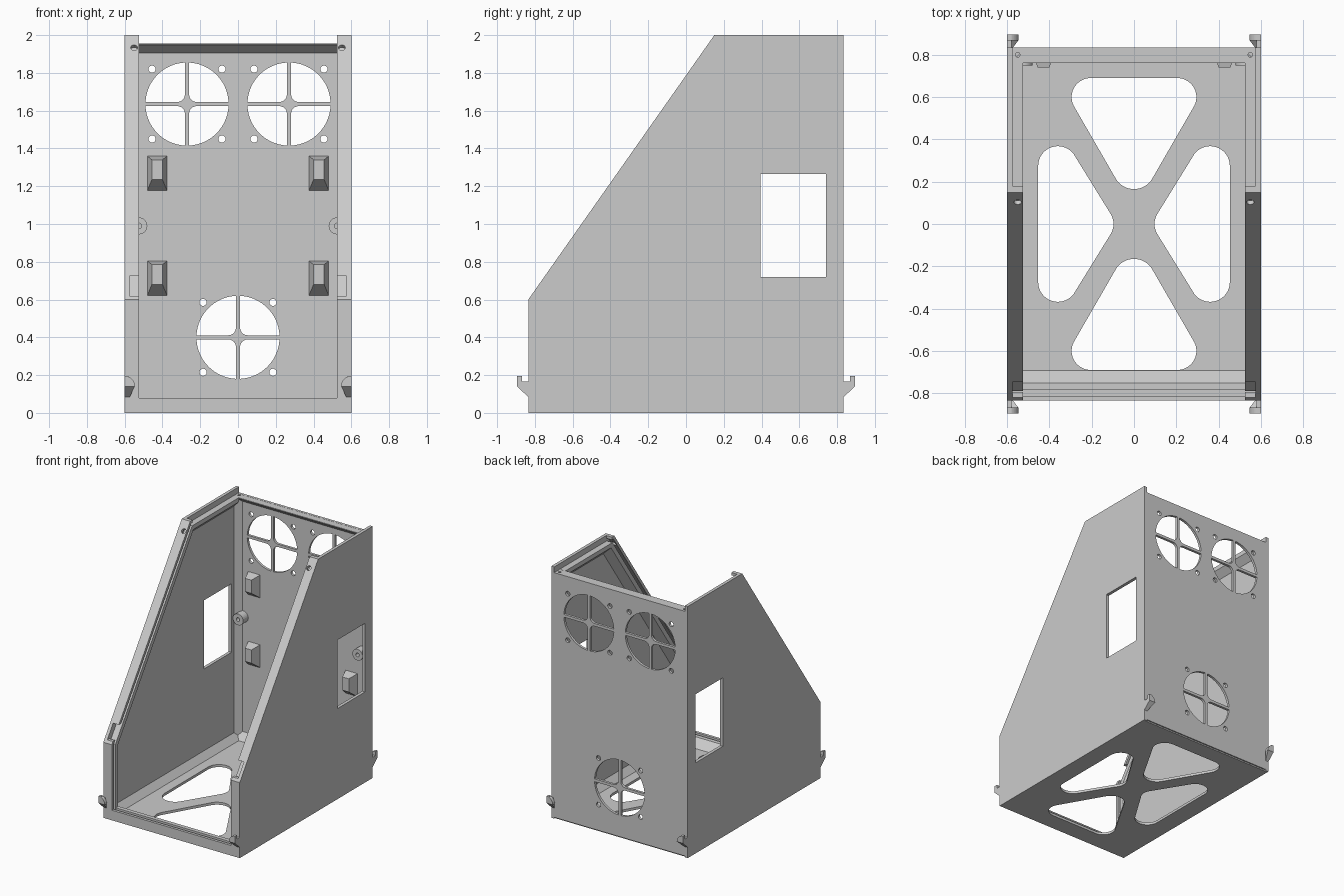
import bpy, bmesh, math
from mathutils import Vector, geometry

if "Cube" in bpy.data.objects:
    bpy.data.objects.remove(bpy.data.objects["Cube"])

GREY = 0.6
mat = bpy.data.materials.new("plain grey")
mat.use_nodes = True
mat.diffuse_color = (GREY, GREY, GREY, 1)
mat.node_tree.nodes["Principled BSDF"].inputs["Base Color"].default_value = (GREY, GREY, GREY, 1)


def add(name, mesh):
    mesh.materials.clear()
    mesh.materials.append(mat)
    ob = bpy.data.objects.new(name, mesh)
    bpy.context.scene.collection.objects.link(ob)
    return ob


def baked(ob):
    dg = bpy.context.evaluated_depsgraph_get()
    dg.update()
    return bpy.data.meshes.new_from_object(ob.evaluated_get(dg))


# Solid between two matching 3D loops
def loft(name, a, b):
    bm = bmesh.new()
    va = [bm.verts.new(p) for p in a]
    vb = [bm.verts.new(p) for p in b]
    bm.faces.new(va)
    bm.faces.new(vb)
    for i in range(len(va)):
        j = (i + 1) % len(va)
        bm.faces.new((va[i], va[j], vb[j], vb[i]))
    bmesh.ops.recalc_face_normals(bm, faces=bm.faces)
    me = bpy.data.meshes.new(name)
    bm.to_mesh(me)
    bm.free()
    return add(name, me)


def along_x(name, prof, x0, x1):
    return loft(name, [(x0, y, z) for y, z in prof], [(x1, y, z) for y, z in prof])


def along_y(name, prof, y0, y1):
    return loft(name, [(x, y0, z) for x, z in prof], [(x, y1, z) for x, z in prof])


def along_z(name, prof, z0, z1):
    return loft(name, [(x, y, z0) for x, y in prof], [(x, y, z1) for x, y in prof])


# Flat sheet with holes: the first loop is the outline, the rest are openings
def sheet(name, loops, thick, place):
    cu = bpy.data.curves.new(name, "CURVE")
    cu.dimensions, cu.fill_mode, cu.extrude = "2D", "BOTH", thick / 2
    for loop in loops:
        sp = cu.splines.new("POLY")
        sp.points.add(len(loop) - 1)
        for p, (u, v) in zip(sp.points, loop):
            p.co = (u, v, 0, 1)
        sp.use_cyclic_u = True
    tmp = bpy.data.objects.new(name, cu)
    bpy.context.scene.collection.objects.link(tmp)
    me = baked(tmp)
    bpy.data.objects.remove(tmp)
    for v in me.vertices:
        v.co = place(*v.co)
    bm = bmesh.new()
    bm.from_mesh(me)
    bmesh.ops.remove_doubles(bm, verts=bm.verts, dist=1e-5)
    bmesh.ops.recalc_face_normals(bm, faces=bm.faces)
    bm.to_mesh(me)
    bm.free()
    for p in me.polygons:
        p.use_smooth = False
    return add(name, me)


def cut(ob, cutter):
    m = ob.modifiers.new("cut", "BOOLEAN")
    m.operation, m.object, m.solver = "DIFFERENCE", cutter, "EXACT"
    me = baked(ob)
    ob.modifiers.clear()
    ob.data = me
    bpy.data.objects.remove(cutter)


def pin(centre, axis, r, depth):
    bm = bmesh.new()
    bmesh.ops.create_cone(bm, cap_ends=True, segments=20, radius1=r, radius2=r, depth=depth)
    me = bpy.data.meshes.new("pin")
    bm.to_mesh(me)
    bm.free()
    ob = add("pin", me)
    me.transform(Vector(axis).to_track_quat("Z", "Y").to_matrix().to_4x4())
    for v in me.vertices:
        v.co += Vector(centre)
    return ob


def arc(cx, cy, r, a0, a1, n):
    return [(cx + r * math.cos(a0 + (a1 - a0) * i / n), cy + r * math.sin(a0 + (a1 - a0) * i / n))
            for i in range(n + 1)]


def circle(cx, cy, r, n=24):
    return arc(cx, cy, r, 0, math.tau, n)[:-1]


def rect(u0, v0, u1, v1):
    return [(u0, v0), (u1, v0), (u1, v1), (u0, v1)]


def hull(circles):
    pts = [p for c in circles for p in circle(*c, 40)]
    return [pts[i] for i in geometry.convex_hull_2d([Vector(p) for p in pts])]


# Fan grille: four rounded quadrants and four screw holes
def fan(cx, cz, r=0.22, w=0.011, f=0.04):
    a = math.asin(w / r)
    quad = arc(0, 0, r, a, math.pi / 2 - a, 16) + arc(w + f, w + f, f, math.pi, 1.5 * math.pi, 6)
    loops = []
    for sx in (1, -1):
        for sz in (1, -1):
            loops.append([(cx + sx * x, cz + sz * z) for x, z in quad])
            loops.append(circle(cx + sx * 0.185, cz + sz * 0.185, 0.019, 16))
    return loops


# Opening edge in (y, z), moved inward by d
def edge(d, end):
    return [(-0.835 + d, 0.0), (-0.835 + d, 0.6 - 0.316 * d), (0.15 + 0.519 * d, 2 - d), (end, 2 - d)]


# Back wall and floor
sheet("back_wall", [rect(-0.59, 0.01, 0.59, 1.955)] + fan(-0.27, 1.635) + fan(0.27, 1.635) + fan(0, 0.4),
      0.02, lambda u, v, w: (u, 0.825 - w, v))
cutouts = [hull([(-0.205, s * 0.6, 0.09), (0.205, s * 0.6, 0.09), (0, s * 0.265, 0.1)]) for s in (1, -1)]
cutouts += [hull([(s * 0.36, 0.275, 0.093), (s * 0.36, -0.275, 0.093), (s * 0.19, 0, 0.093)]) for s in (1, -1)]
sheet("floor", [rect(-0.59, -0.825, 0.59, 0.825)] + cutouts, 0.02, lambda u, v, w: (u, v, 0.01 + w))

# Front sill with a panel groove, and the bevelled back ledge
along_x("front_sill_outer", rect(-0.835, 0, -0.813, 0.08), -0.59, 0.59)
along_x("front_sill_inner", [(-0.785, 0), (-0.785, 0.08), (-0.752, 0.08), (-0.692, 0.02), (-0.692, 0)], -0.58, 0.58)
along_x("front_sill_groove", rect(-0.82, 0, -0.78, 0.035), -0.58, 0.58)
along_x("floor_back_fillet", [(0.82, 0.015), (0.76, 0.015), (0.82, 0.08)], -0.58, 0.58)
ledge = along_x("back_ledge", [(0.83, 1.954), (0.76, 1.954), (0.76, 1.948), (0.82, 1.9)], -0.58, 0.58)

for s in (1, -1):
    # Side wall with window
    outline = edge(0, 0.835) + [(0.835, 0)]
    sheet("side_wall", [outline, rect(0.395, 0.72, 0.74, 1.265)], 0.025,
          lambda u, v, w: (s * 0.5875 + w, u, v))

    # Outer rim strip with notch and screw hole
    rim = along_x("outer_rim", edge(0, 0.18) + edge(0.022, 0.18)[::-1], s * 0.525, s * 0.59)
    cut(rim, along_x("notch", rect(-0.9, 0.62, -0.7, 0.725), s * 0.517, s * 0.575))
    cut(rim, pin((s * 0.55, 0.108, 1.93), (0, -0.818, 0.575), 0.018, 0.2))

    # Inner rim strip, bevelled towards the wall
    a = edge(0.045, 0.765) + edge(0.08, 0.765)[::-1]
    b = edge(0.045, 0.765) + edge(0.135, 0.765)[::-1]
    loft("inner_rim", [(s * 0.525, y, z) for y, z in a], [(s * 0.58, y, z) for y, z in b])
    cut(ledge, pin((s * 0.55, 0.8, 1.95), (0, 0, 1), 0.011, 0.2))

    # Corner fillets
    along_z("corner_fillet", [(s * 0.58, 0.82), (s * 0.525, 0.82), (s * 0.58, 0.765)], 0.01, 1.94)
    along_y("floor_side_fillet", [(s * 0.525, 0.015), (s * 0.58, 0.015), (s * 0.58, 0.075)], -0.78, 0.82)

    # Screw boss on the back wall
    sheet("screw_boss", [circle(s * 0.525, 0.99, 0.045), circle(s * 0.525, 0.99, 0.015, 12)], 0.07,
          lambda u, v, w: (u, 0.785 - w, v))

    # Tapered mounting blocks
    for z in (0.62, 1.175):
        base = rect(s * 0.428 - 0.053, z, s * 0.428 + 0.053, z + 0.185)
        tip = rect(s * 0.428 - 0.028, z + 0.06, s * 0.428 + 0.028, z + 0.165)
        loft("mount_block", [(u, 0.818, v) for u, v in base], [(u, 0.74, v) for u, v in tip])

    # Corner hooks at front and back
    for t in (1, -1):
        stem = [(0.83, 0.08), (0.895, 0.14), (0.895, 0.195), (0.868, 0.195), (0.868, 0.165), (0.83, 0.165)]
        along_x("hook_stem", [(t * y, z) for y, z in stem], s * 0.58, s * 0.6)
        disc = [(s * (0.6 - x), 0.14 + z) for x, z in [(0, 0)] + arc(0, 0, 0.055, 0, math.pi / 2, 10)]
        along_y("hook_tip", disc, t * 0.868, t * 0.895)
        loft("hook_gusset",
             [(s * x, t * y, 0.14) for x, y in rect(0.547, 0.868, 0.6, 0.895)],
             [(s * x, t * 0.83, z) for x, z in rect(0.575, 0.11, 0.6, 0.08)])
